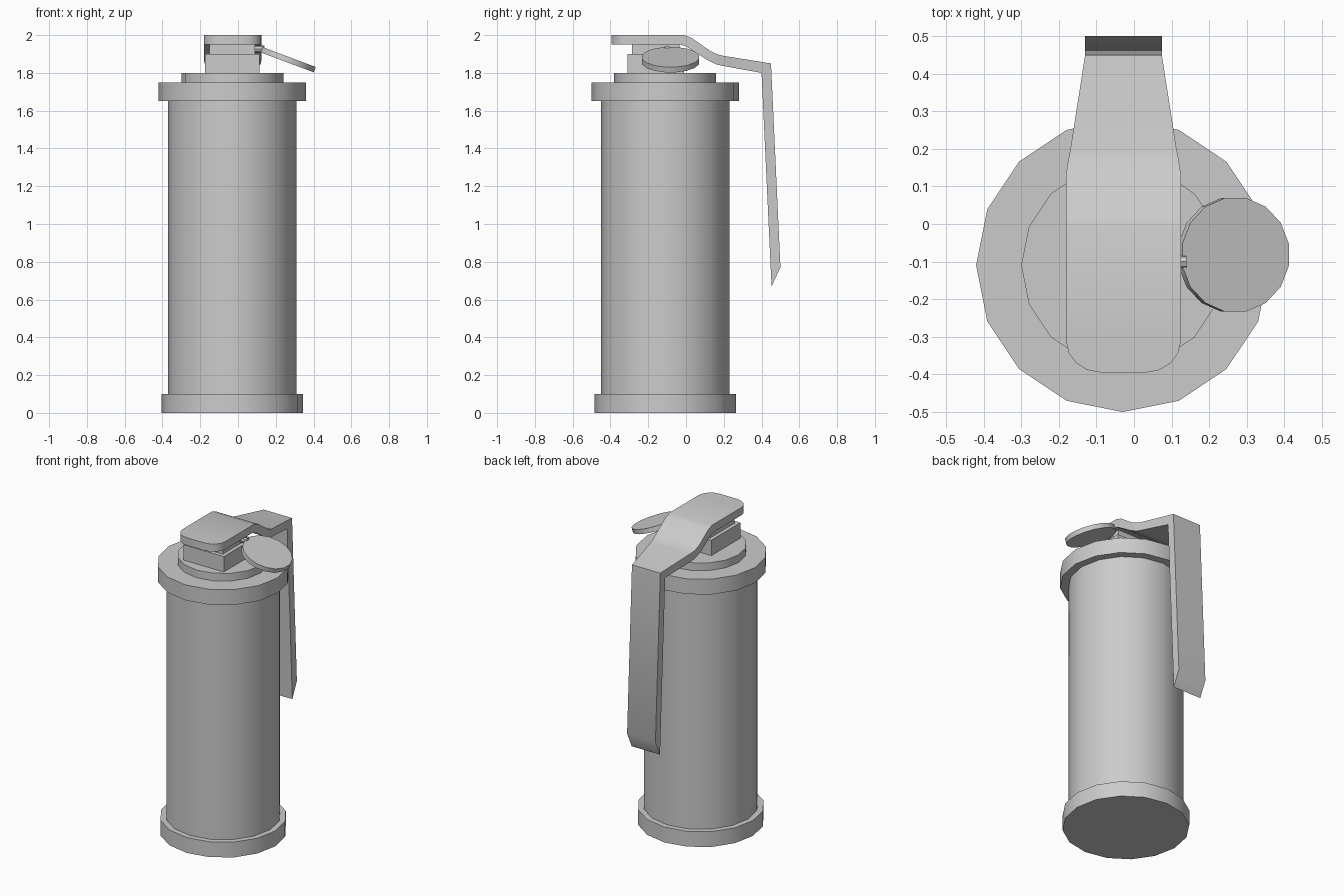
import bpy, bmesh, math
from mathutils import Matrix, Vector

if "Cube" in bpy.data.objects:
    bpy.data.objects.remove(bpy.data.objects["Cube"])

CX, CY = -0.03, -0.11   # axis of the canister


def finish(name, bm, smooth=True):
    bmesh.ops.recalc_face_normals(bm, faces=bm.faces)
    me = bpy.data.meshes.new(name)
    bm.to_mesh(me)
    bm.free()
    ob = bpy.data.objects.new(name, me)
    bpy.context.collection.objects.link(ob)
    if smooth:
        bpy.ops.object.select_all(action='DESELECT')
        bpy.context.view_layer.objects.active = ob
        ob.select_set(True)
        bpy.ops.object.shade_smooth_by_angle(angle=math.radians(30))
    return ob


def cylinder(name, r, depth, matrix, sides=16):
    bm = bmesh.new()
    bmesh.ops.create_cone(bm, cap_ends=True, segments=sides, radius1=r,
                          radius2=r, depth=depth, matrix=matrix)
    return finish(name, bm)


def box(name, lo, hi):
    bm = bmesh.new()
    lo, hi = Vector(lo), Vector(hi)
    bmesh.ops.create_cube(bm, size=1, matrix=Matrix.Translation((lo + hi) / 2)
                          @ Matrix.Diagonal((*(hi - lo), 1)))
    return finish(name, bm, False)


# Canister: stacked 16-sided drums
for name, r, z0, z1 in [("bottom_rim", 0.375, 0.0, 0.10),
                        ("canister_body", 0.34, 0.10, 1.65),
                        ("top_rim", 0.39, 1.65, 1.75),
                        ("top_disc", 0.27, 1.75, 1.80)]:
    cylinder(name, r, z1 - z0, Matrix.Translation((CX, CY, (z0 + z1) / 2)))

# Square neck under the lever
box("neck_base", (-0.175, -0.31, 1.80), (0.115, -0.01, 1.90))
box("neck_top", (-0.15, -0.285, 1.90), (0.09, -0.035, 1.95))

# Lever stations: top y, top z, underside y, underside z, half width
stations = []
for i in range(5):   # rounded front corners
    a = math.radians(22.5 * i)
    y = -0.31 - 0.085 * math.cos(a)
    stations.append((y, 2.0, y, 1.95, 0.06 + 0.093 * math.sin(a)))
stations += [(-0.01, 2.0, -0.03, 1.95, 0.153),
             (0.03, 1.985, 0.0, 1.94, 0.153),
             (0.13, 1.915, 0.11, 1.87, 0.153),
             (0.17, 1.897, 0.16, 1.845, 0.147),
             (0.20, 1.89, 0.19, 1.838, 0.141),
             (0.45, 1.85, 0.40, 1.80, 0.102),
             (0.50, 0.77, 0.453, 0.67, 0.102)]
bm = bmesh.new()
prev = None
for yt, zt, yb, zb, w in stations:
    x = -0.028
    ring = [bm.verts.new(p) for p in ((x - w, yt, zt), (x + w, yt, zt),
                                      (x + w, yb, zb), (x - w, yb, zb))]
    if prev:
        for i in range(4):
            j = (i + 1) % 4
            bm.faces.new((prev[i], prev[j], ring[j], ring[i]))
    else:
        bm.faces.new(ring)
    prev = ring
bm.faces.new(prev[::-1])
finish("lever", bm)

# Tilted pull tab and its pin
cylinder("pull_tab", 0.154, 0.03,
         Matrix.Translation((0.265, -0.082, 1.87))
         @ Matrix.Rotation(math.radians(20.5), 4, 'Y')
         @ Matrix.Rotation(math.radians(11.25), 4, 'Z'))
cylinder("pin", 0.018, 0.10,
         Matrix.Translation((0.09, -0.10, 1.927))
         @ Matrix.Rotation(math.radians(90), 4, 'Y'), 8)
